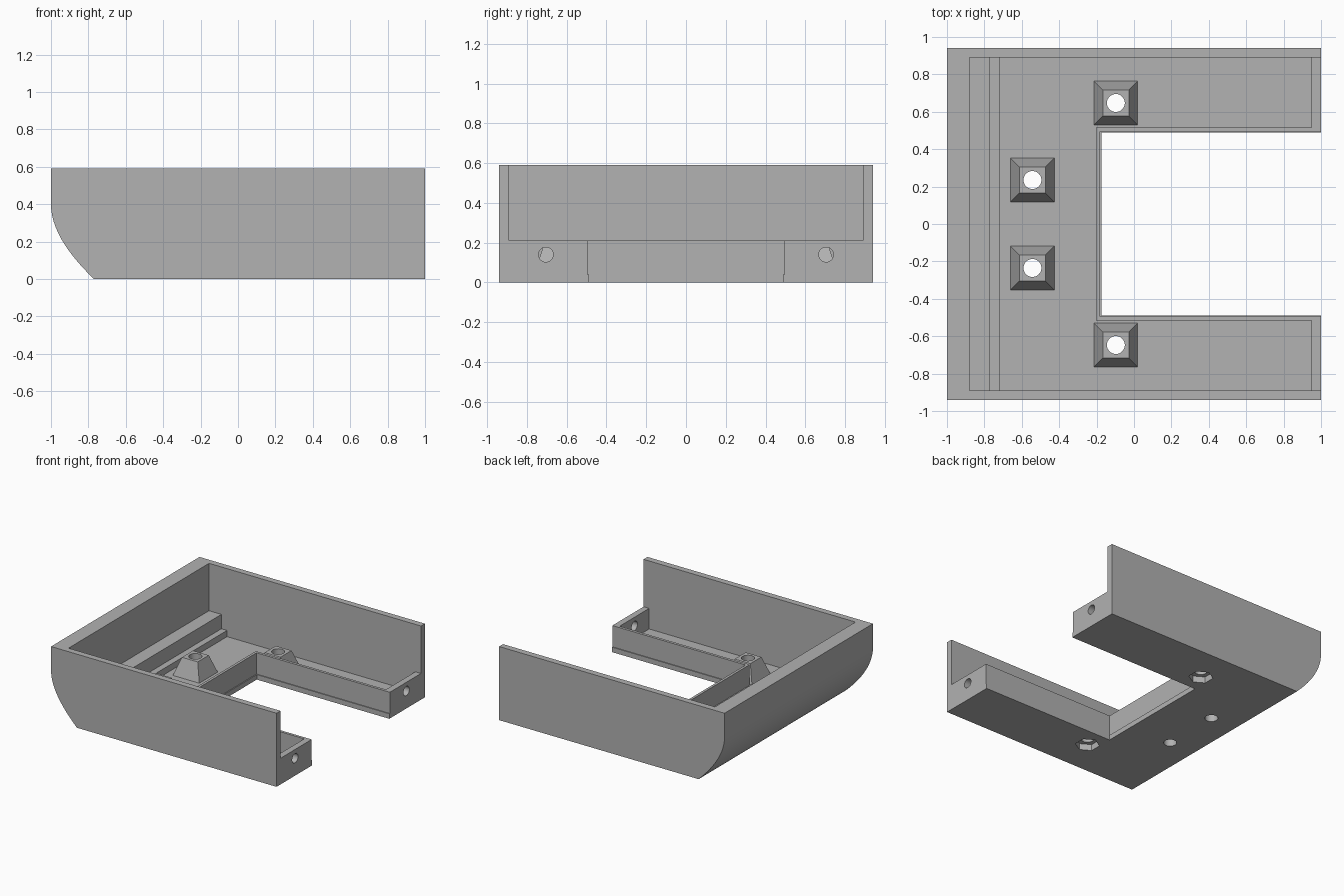
import bpy, bmesh, math
from mathutils import Matrix, Vector

if "Cube" in bpy.data.objects:
    bpy.data.objects.remove(bpy.data.objects["Cube"], do_unlink=True)

grey = bpy.data.materials.new("plain grey")
grey.use_nodes = True
colour = (0.445, 0.445, 0.445, 1)
grey.diffuse_color = colour
grey.node_tree.nodes["Principled BSDF"].inputs["Base Color"].default_value = colour


def finish(bm, name):
    bmesh.ops.recalc_face_normals(bm, faces=bm.faces)
    mesh = bpy.data.meshes.new(name)
    bm.to_mesh(mesh)
    bm.free()
    mesh.materials.append(grey)
    obj = bpy.data.objects.new(name, mesh)
    bpy.context.collection.objects.link(obj)
    return obj


def prism(name, points, low, high, axis="Z"):
    """Extrude a closed outline along Z (xy points) or Y (xz points)."""
    bm = bmesh.new()
    place = (lambda a, b: (a, b, low)) if axis == "Z" else (lambda a, b: (a, low, b))
    face = bm.faces.new([bm.verts.new(place(a, b)) for a, b in points])
    moved = bmesh.ops.extrude_face_region(bm, geom=[face])["geom"]
    step = Vector((0, 0, high - low)) if axis == "Z" else Vector((0, high - low, 0))
    bmesh.ops.translate(bm, verts=[v for v in moved if isinstance(v, bmesh.types.BMVert)], vec=step)
    return finish(bm, name)


def box(name, x0, x1, y, z0, z1):
    return prism(name, [(x0, -y), (x1, -y), (x1, y), (x0, y)], z0, z1)


def cone(name, sides, r1, r2, depth, centre, turn):
    bm = bmesh.new()
    bmesh.ops.create_cone(bm, cap_ends=True, segments=sides, radius1=r1, radius2=r2,
                          depth=depth, matrix=Matrix.Translation(centre) @ turn)
    return finish(bm, name)


def combine(target, tool, operation):
    mod = target.modifiers.new(operation, "BOOLEAN")
    mod.operation, mod.solver, mod.object = operation, "EXACT", tool
    bpy.ops.object.select_all(action="DESELECT")
    bpy.context.view_layer.objects.active = target
    target.select_set(True)
    bpy.ops.object.modifier_apply(modifier=mod.name)
    bpy.data.objects.remove(tool, do_unlink=True)


# Hull: side profile with a rounded lower nose
TOP, RIM, FLOOR, HALF = 0.59, 0.21, 0.045, 0.94
profile = [(1, 0), (1, TOP), (-1, TOP)]
start, bend, end = Vector((-1, 0.40)), Vector((-1, 0.22)), Vector((-0.77, 0))
for i in range(13):
    t = i / 12
    profile.append(tuple(start * (1 - t) ** 2 + bend * 2 * t * (1 - t) + end * t * t))
hull = prism("open_tray", profile, -HALF, HALF, "Y")

# Upper cavity, open at the +x end
combine(hull, box("upper_cut", -0.88, 1.1, 0.89, RIM, 0.8), "DIFFERENCE")

# Lower U-shaped cavity with two steps and a thin rim round the notch
for left, bottom in ((-0.77, 0.095), (-0.72, FLOOR)):
    half = [(left, 0.89), (0.95, 0.89), (0.95, 0.517), (-0.203, 0.517)]
    outline = half + [(x, -y) for x, y in reversed(half)]
    combine(hull, prism("lower_cut", outline, bottom, 0.3), "DIFFERENCE")

# Notch, with the floor plate standing slightly proud of the rim
combine(hull, box("notch_floor_cut", -0.175, 1.1, 0.488, -0.1, 0.3), "DIFFERENCE")
combine(hull, box("notch_rim_cut", -0.182, 1.1, 0.495, FLOOR - 0.005, 0.4), "DIFFERENCE")

# Tapered posts with through holes; the outer pair has hexagonal nut pockets
flat = Matrix.Identity(4)
square = Matrix.Rotation(math.radians(45), 4, "Z")
sideways = Matrix.Rotation(math.radians(90), 4, "Y")
root = math.sqrt(2)
for side in (-1, 1):
    for x, y, pocket in ((-0.543, 0.235, False), (-0.097, 0.647, True)):
        y *= side
        post = cone("post", 4, 0.122 * root, 0.07 * root, 0.155, (x, y, 0.1075), square)
        combine(hull, post, "UNION")
        combine(hull, cone("hole", 32, 0.048, 0.048, 0.6, (x, y, 0.1), flat), "DIFFERENCE")
        if pocket:
            combine(hull, cone("pocket", 6, 0.09, 0.09, 0.2, (x, y, -0.05), flat), "DIFFERENCE")
    # Round hole in each end rim
    combine(hull, cone("end_hole", 32, 0.037, 0.037, 0.2, (0.98, side * 0.705, 0.14), sideways),
            "DIFFERENCE")

hull.select_set(True)
bpy.context.view_layer.objects.active = hull
bpy.ops.object.shade_smooth_by_angle(angle=math.radians(25))
